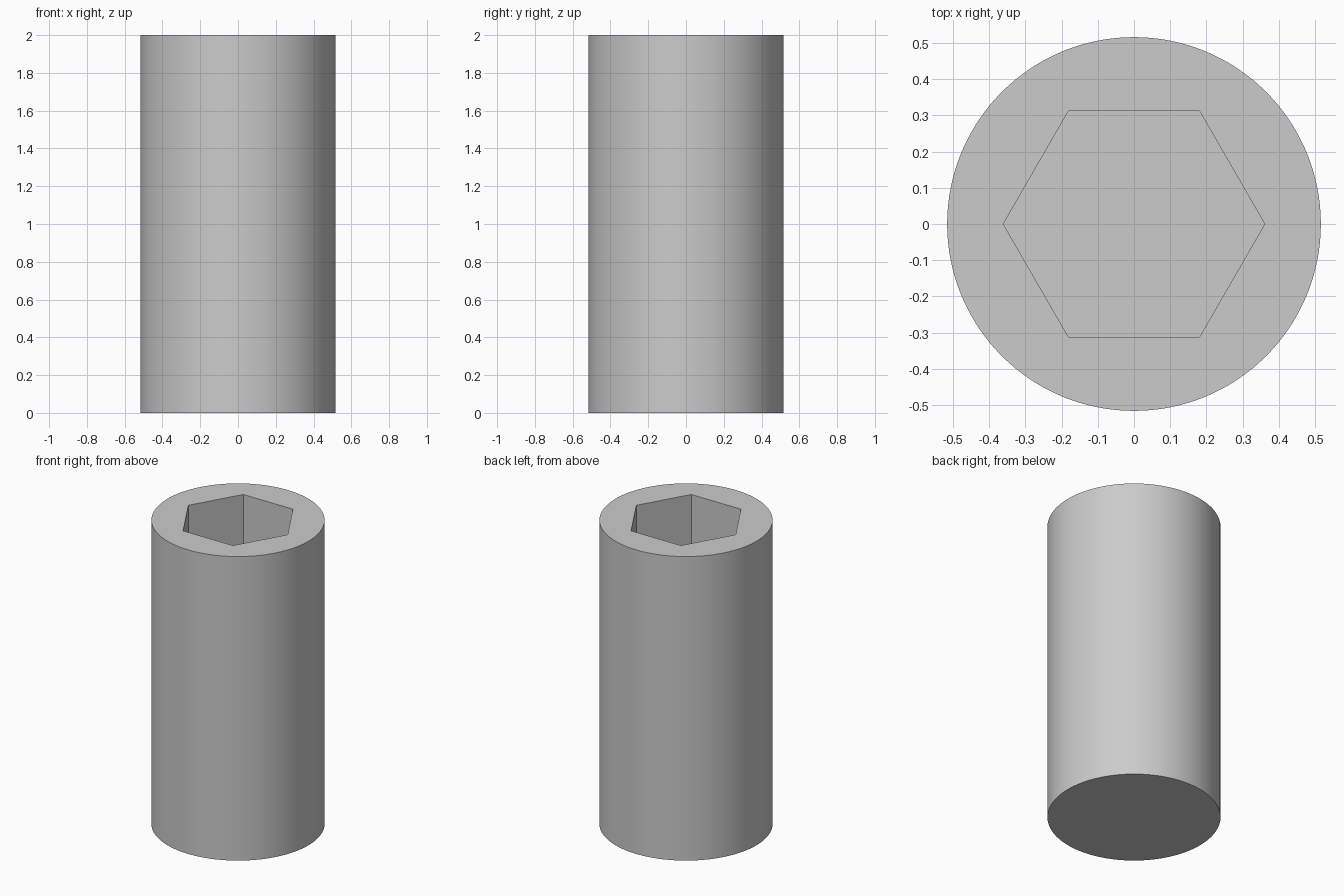
import bpy, bmesh
from math import cos, sin, tau, radians

if "Cube" in bpy.data.objects:
    bpy.data.objects.remove(bpy.data.objects["Cube"])

RADIUS, HEIGHT = 0.516, 2.0
HEX_RADIUS, HEX_DEPTH = 0.361, 0.75


def prism(name, sides, radius, z0, z1):
    """Closed upright prism with its first corner on +x."""
    bm = bmesh.new()
    rings = [[bm.verts.new((radius * cos(tau * i / sides), radius * sin(tau * i / sides), z))
              for i in range(sides)] for z in (z0, z1)]
    low, high = rings
    bm.faces.new(low[::-1])
    bm.faces.new(high)
    for i in range(sides):
        j = (i + 1) % sides
        bm.faces.new((low[i], low[j], high[j], high[i]))
    mesh = bpy.data.meshes.new(name)
    bm.to_mesh(mesh)
    bm.free()
    obj = bpy.data.objects.new(name, mesh)
    bpy.context.collection.objects.link(obj)
    return obj


# Cylindrical screw body
body = prism("screw_body", 128, RADIUS, 0, HEIGHT)

# Blind hexagonal drive socket, cut from the top
cutter = prism("hex_socket_cutter", 6, HEX_RADIUS, HEIGHT - HEX_DEPTH, HEIGHT + 0.1)
socket = body.modifiers.new("hex_socket", "BOOLEAN")
socket.operation = "DIFFERENCE"
socket.solver = "EXACT"
socket.object = cutter

bpy.context.view_layer.objects.active = body
body.select_set(True)
bpy.ops.object.modifier_apply(modifier=socket.name)
bpy.data.objects.remove(cutter, do_unlink=True)

# Smooth round side, crisp rims and socket edges
bpy.ops.object.shade_smooth_by_angle(angle=radians(30))
